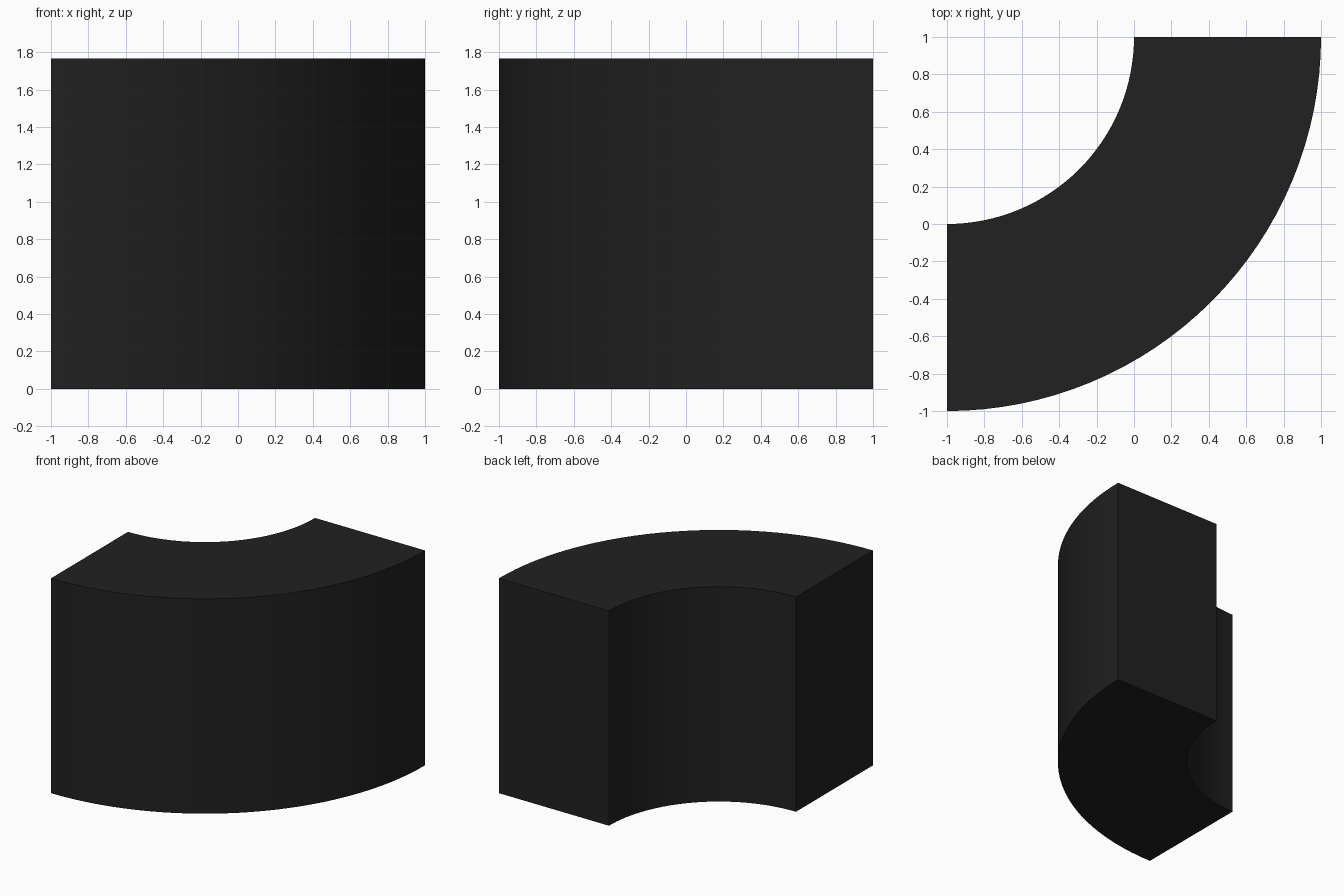
import bpy, bmesh
from math import cos, sin, pi

if "Cube" in bpy.data.objects:
    bpy.data.objects.remove(bpy.data.objects["Cube"])

HEIGHT, SEGMENTS = 1.765, 32
INNER, OUTER = 1.0, 2.0
CX, CY = -1.0, 1.0  # centre of the arc

# Quarter-ring footprint as a strip of quads
bm = bmesh.new()
pairs = []
for i in range(SEGMENTS + 1):
    a = -pi / 2 + pi / 2 * i / SEGMENTS
    pairs.append([bm.verts.new((CX + r * cos(a), CY + r * sin(a), 0)) for r in (INNER, OUTER)])
for (a, b), (c, d) in zip(pairs, pairs[1:]):
    bm.faces.new((a, b, d, c))

# Raise the footprint to full height, keeping the base closed
result = bmesh.ops.extrude_face_region(bm, geom=bm.faces[:], use_keep_orig=True)
top = [g for g in result["geom"] if isinstance(g, bmesh.types.BMVert)]
bmesh.ops.translate(bm, verts=top, vec=(0, 0, HEIGHT))
bmesh.ops.recalc_face_normals(bm, faces=bm.faces[:])

mesh = bpy.data.meshes.new("curved_block")
bm.to_mesh(mesh)
bm.free()
block = bpy.data.objects.new("curved_block", mesh)
bpy.context.collection.objects.link(block)

# Near-black finish
mat = bpy.data.materials.new("black")
mat.diffuse_color = (0.015, 0.015, 0.015, 1)
mat.use_nodes = True
mat.node_tree.nodes["Principled BSDF"].inputs["Base Color"].default_value = mat.diffuse_color
mesh.materials.append(mat)

# Smooth curved walls with sharp rims and ends
bpy.context.view_layer.objects.active = block
block.select_set(True)
bpy.ops.object.shade_smooth_by_angle(angle=pi / 6)
